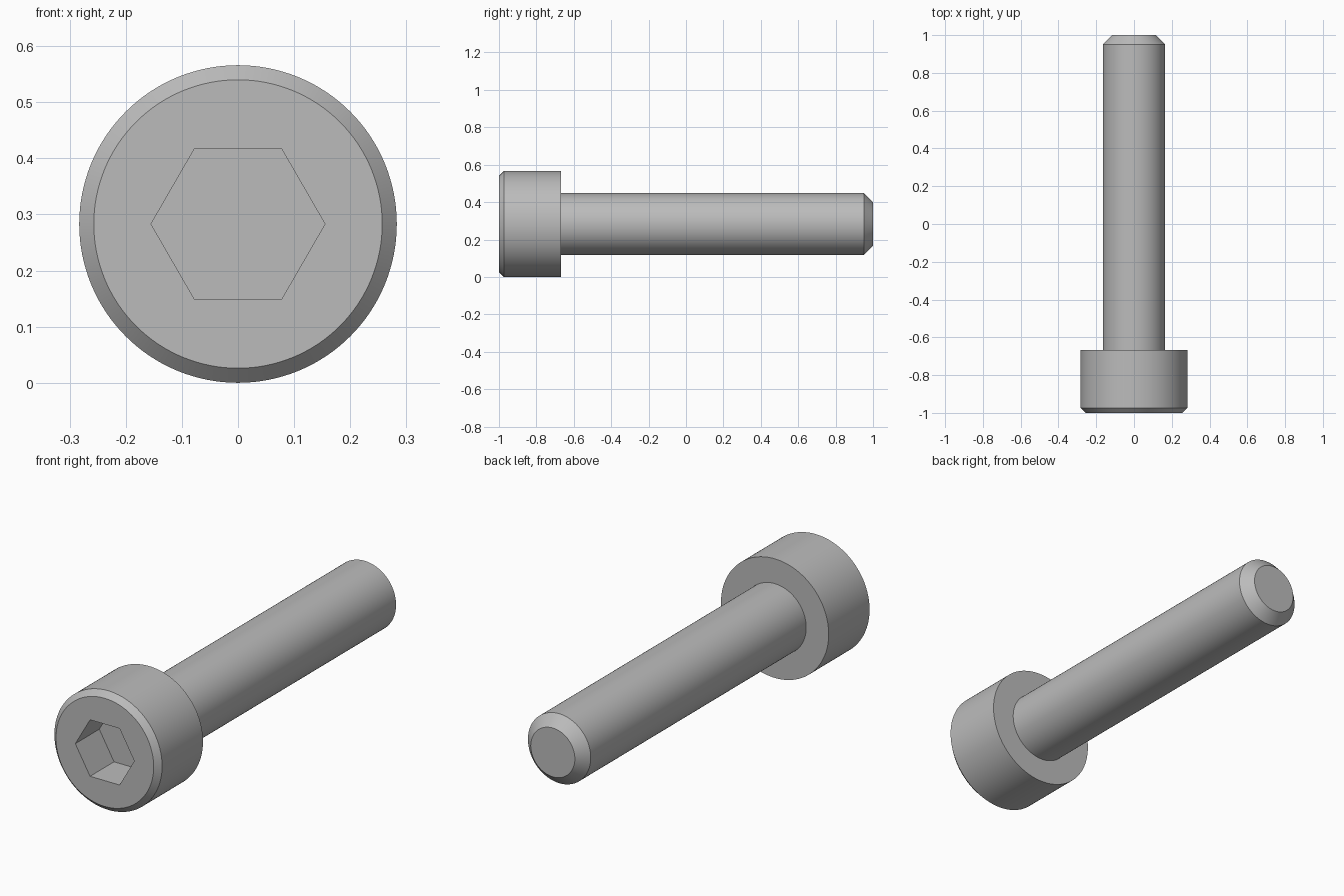
import bpy, bmesh, math
from mathutils import Matrix

cube = bpy.data.objects.get("Cube")
if cube:
    bpy.data.objects.remove(cube, do_unlink=True)

HEAD_R, SHAFT_R, HEX_R = 0.283, 0.165, 0.155
HEAD_CHAMFER, TIP_CHAMFER = 0.026, 0.049
HEAD_BACK, SOCKET_DEPTH = -0.667, 0.18
SEGMENTS = 128

steel = bpy.data.materials.new("grey_steel")
steel.use_nodes = True
colour = (0.5, 0.5, 0.5, 1)
steel.diffuse_color = colour
steel.node_tree.nodes["Principled BSDF"].inputs["Base Color"].default_value = colour


def lathe(name, profile, sides):
    """Closed solid from (radius, y) rings around the long axis."""
    bm = bmesh.new()
    rings = []
    for r, y in profile:
        angles = [2 * math.pi * i / sides for i in range(sides)]
        rings.append([bm.verts.new((r * math.cos(a), y, HEAD_R + r * math.sin(a)))
                      for a in angles])
    for a, b in zip(rings, rings[1:]):
        for i in range(sides):
            j = (i + 1) % sides
            bm.faces.new((a[i], a[j], b[j], b[i]))
    bm.faces.new(rings[0])
    bm.faces.new(rings[-1])
    bmesh.ops.recalc_face_normals(bm, faces=bm.faces)
    mesh = bpy.data.meshes.new(name)
    bm.to_mesh(mesh)
    bm.free()
    mesh.materials.append(steel)
    obj = bpy.data.objects.new(name, mesh)
    bpy.context.collection.objects.link(obj)
    return obj


# Chamfered head and shaft as one turned solid
screw = lathe("screw_head_and_shaft", [
    (HEAD_R - HEAD_CHAMFER, -1),
    (HEAD_R, -1 + HEAD_CHAMFER),
    (HEAD_R, HEAD_BACK),
    (SHAFT_R, HEAD_BACK),
    (SHAFT_R, 1 - TIP_CHAMFER),
    (SHAFT_R - TIP_CHAMFER, 1),
], SEGMENTS)

# Hexagonal socket cut into the front face
cutter = lathe("socket_cutter", [(HEX_R, -1.1), (HEX_R, -1 + SOCKET_DEPTH)], 6)
cutter.hide_render = True
cut = screw.modifiers.new("hex_socket", 'BOOLEAN')
cut.operation = 'DIFFERENCE'
cut.solver = 'EXACT'
cut.object = cutter

bpy.ops.object.select_all(action='DESELECT')
screw.select_set(True)
bpy.context.view_layer.objects.active = screw
bpy.ops.object.modifier_apply(modifier=cut.name)
bpy.data.objects.remove(cutter, do_unlink=True)

# Smooth round walls, crisp chamfers and socket
bpy.ops.object.shade_smooth_by_angle(angle=math.radians(30))
